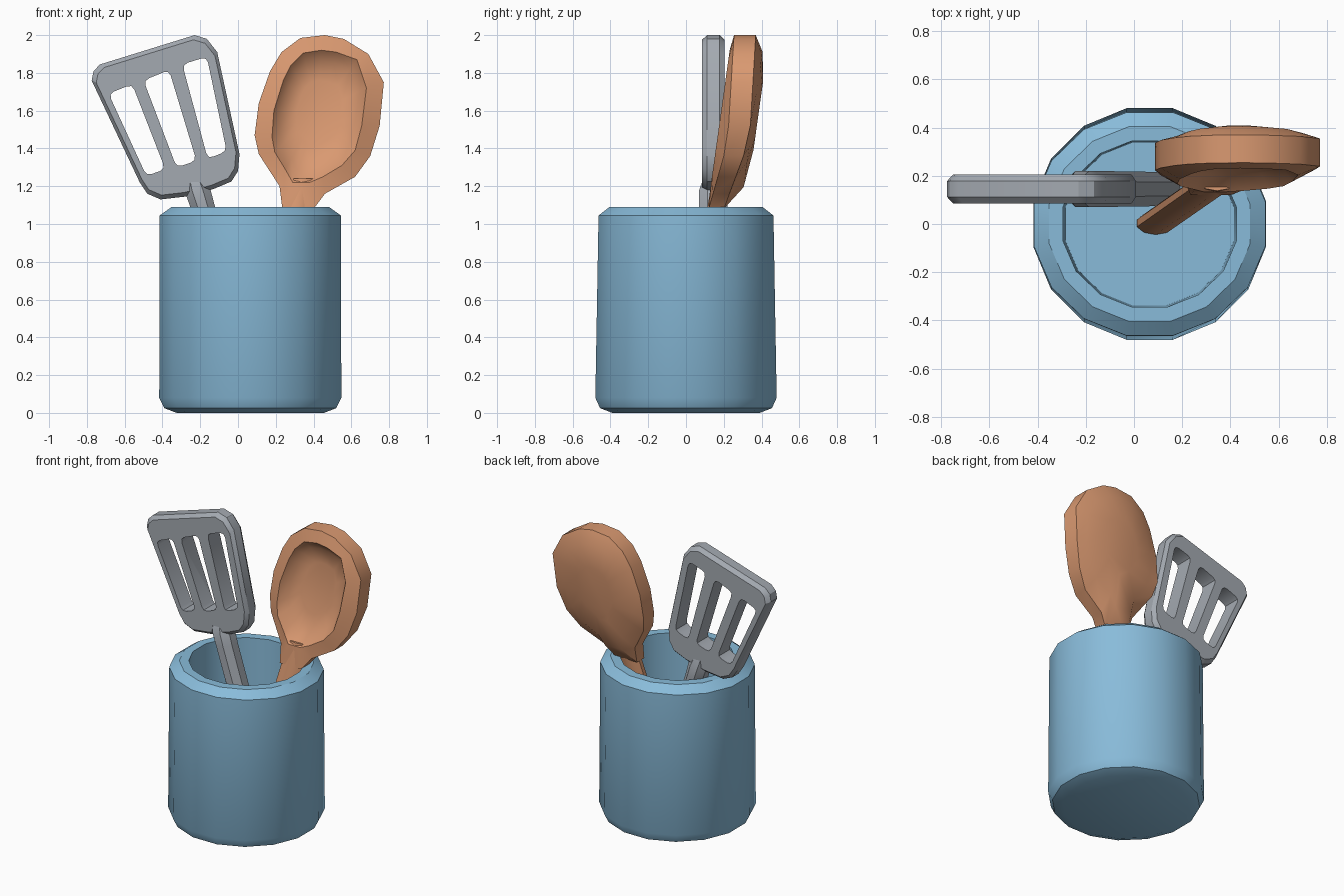
import bpy, bmesh, math
from mathutils import Vector

if "Cube" in bpy.data.objects:
    bpy.data.objects.remove(bpy.data.objects["Cube"])


def material(name, rgb):
    m = bpy.data.materials.new(name)
    m.diffuse_color = (*rgb, 1)
    m.use_nodes = True
    m.node_tree.nodes["Principled BSDF"].inputs["Base Color"].default_value = m.diffuse_color
    return m


BLUE = material("blue glaze", (0.25, 0.50, 0.70))
WOOD = material("warm wood", (0.70, 0.32, 0.165))
GREY = material("grey metal", (0.37, 0.40, 0.44))


def loft(name, rings, mat):
    """Skin a list of equal-length point rings and cap both ends."""
    bm = bmesh.new()
    vs = [[bm.verts.new(p) for p in r] for r in rings]
    n = len(rings[0])
    for a, b in zip(vs, vs[1:]):
        for i in range(n):
            j = (i + 1) % n
            bm.faces.new((a[i], a[j], b[j], b[i]))
    bm.faces.new(vs[0])
    bm.faces.new(vs[-1])
    bmesh.ops.recalc_face_normals(bm, faces=bm.faces)
    me = bpy.data.meshes.new(name)
    bm.to_mesh(me)
    bm.free()
    me.materials.append(mat)
    ob = bpy.data.objects.new(name, me)
    bpy.context.collection.objects.link(ob)
    return ob


def smooth(ob, angle=35):
    bpy.ops.object.select_all(action='DESELECT')
    ob.select_set(True)
    bpy.context.view_layer.objects.active = ob
    bpy.ops.object.shade_smooth_by_angle(angle=math.radians(angle))


def ellipse(c, rx, ry, n):
    k = 1 / math.cos(math.pi / n)          # radii measured to the flats' ends
    return [(c[0] + rx * k * math.cos(t), c[1] + ry * k * math.sin(t), c[2])
            for t in ((i + 0.5) * math.tau / n for i in range(n))]


def scaled(pts, c, k):
    return [(c[0] + (x - c[0]) * k, c[1] + (z - c[1]) * k) for x, z in pts]


def rounded(pts, cut):
    """Chamfer every corner of a 2D polygon with a small three-point arc."""
    out = []
    for i, p in enumerate(pts):
        p = Vector(p)
        a = (Vector(pts[i - 1]) - p).normalized() * cut
        b = (Vector(pts[(i + 1) % len(pts)]) - p).normalized() * cut
        out += [tuple(p + a), tuple(p + (a + b) * 0.27), tuple(p + b)]
    return out


# Pot: sixteen-sided, hollow, chamfered at foot and rim
profile = [(0.39, 0.39, 0.0), (0.455, 0.455, 0.025), (0.482, 0.48, 0.08),
           (0.48, 0.463, 1.045), (0.417, 0.405, 1.09),
           (0.36, 0.345, 1.09), (0.35, 0.338, 0.10)]
pot = loft("pot", [ellipse((0.065, 0, z), rx, ry, 16) for rx, ry, z in profile], BLUE)
smooth(pot)

# Spatula blade: bevelled plate with three slots cut through
outline = [(-0.775, 1.76), (-0.765, 1.81), (-0.73, 1.845), (-0.23, 2.0),
           (-0.165, 1.98), (-0.11, 1.91), (0.008, 1.37), (0.0, 1.28),
           (-0.035, 1.225), (-0.13, 1.185), (-0.28, 1.145), (-0.41, 1.13),
           (-0.48, 1.16), (-0.52, 1.22)]
mid = (-0.33, 1.55)
blade = loft("spatula_blade",
             [[(x, y, z) for x, z in scaled(outline, mid, k)]
              for y, k in ((0.085, 0.945), (0.112, 1), (0.178, 1), (0.205, 0.945))], GREY)
slots = [[(-0.685, 1.69), (-0.56, 1.74), (-0.385, 1.29), (-0.485, 1.255)],
         [(-0.50, 1.76), (-0.365, 1.815), (-0.22, 1.335), (-0.325, 1.30)],
         [(-0.295, 1.845), (-0.165, 1.885), (-0.06, 1.385), (-0.16, 1.345)]]
for s in slots:
    cutter = loft("slot_cutter", [[(x, y, z) for x, z in rounded(s, 0.03)]
                                  for y in (0.0, 0.3)], GREY)
    cutter.hide_render = True
    mod = blade.modifiers.new("slot", 'BOOLEAN')
    mod.operation, mod.object, mod.solver = 'DIFFERENCE', cutter, 'EXACT'
    bpy.context.view_layer.objects.active = blade
    bpy.ops.object.modifier_apply(modifier=mod.name)
    bpy.data.objects.remove(cutter)
smooth(blade, 30)

# Spatula handle
handle = loft("spatula_handle",
              [ellipse((0.125, 0.145, 0.11), 0.065, 0.07, 8),
               ellipse((-0.19, 0.145, 1.10), 0.066, 0.075, 8),
               ellipse((-0.215, 0.145, 1.18), 0.07, 0.075, 8),
               ellipse((-0.235, 0.145, 1.25), 0.055, 0.05, 8)], GREY)
smooth(handle, 30)

# Spoon head: outline lofted from back dome, round the rim, into the bowl
head = [(0.235, 1.08), (0.22, 1.20), (0.11, 1.37), (0.088, 1.47), (0.11, 1.64),
        (0.17, 1.81), (0.23, 1.91), (0.33, 1.985), (0.46, 2.0), (0.56, 1.98),
        (0.69, 1.90), (0.772, 1.75), (0.75, 1.52), (0.70, 1.36), (0.62, 1.25),
        (0.46, 1.16), (0.40, 1.08)]
lip = [(0.29, 1.22), (0.25, 1.29), (0.195, 1.38), (0.18, 1.46), (0.19, 1.60),
       (0.24, 1.76), (0.28, 1.84), (0.345, 1.905), (0.44, 1.92), (0.52, 1.91),
       (0.63, 1.87), (0.68, 1.72), (0.655, 1.52), (0.62, 1.39), (0.55, 1.31),
       (0.45, 1.25), (0.38, 1.22)]
centre = (0.43, 1.60)


def front(z):
    return 0.115 + 0.14 * (z - 1.09)


def rim(z):
    return 0.12 + 0.10 * min(1, (z - 1.08) / 0.35) + 0.06 * max(0, z - 1.43)


def back(z):
    return rim(z) + 0.08 + 0.035 * min(1, (z - 1.08) / 0.4)


rings = [[(x, y(z) + d, z) for x, z in scaled(pts, centre, k)]
         for pts, k, y, d in ((head, 0.4, front, 0.20), (head, 0.78, front, 0.175),
                              (head, 1, back, 0), (head, 1, rim, 0),
                              (lip, 1, front, 0), (lip, 0.82, front, 0.06),
                              (lip, 0.5, front, 0.085))]
smooth(loft("spoon_head", rings, WOOD), 40)

# Spoon handle
spoon_handle = loft("spoon_handle",
                    [ellipse((0.09, 0.003, 0.11), 0.078, 0.045, 10),
                     ellipse((0.315, 0.16, 1.08), 0.08, 0.045, 10),
                     ellipse((0.345, 0.185, 1.24), 0.08, 0.045, 10)], WOOD)
smooth(spoon_handle, 40)
